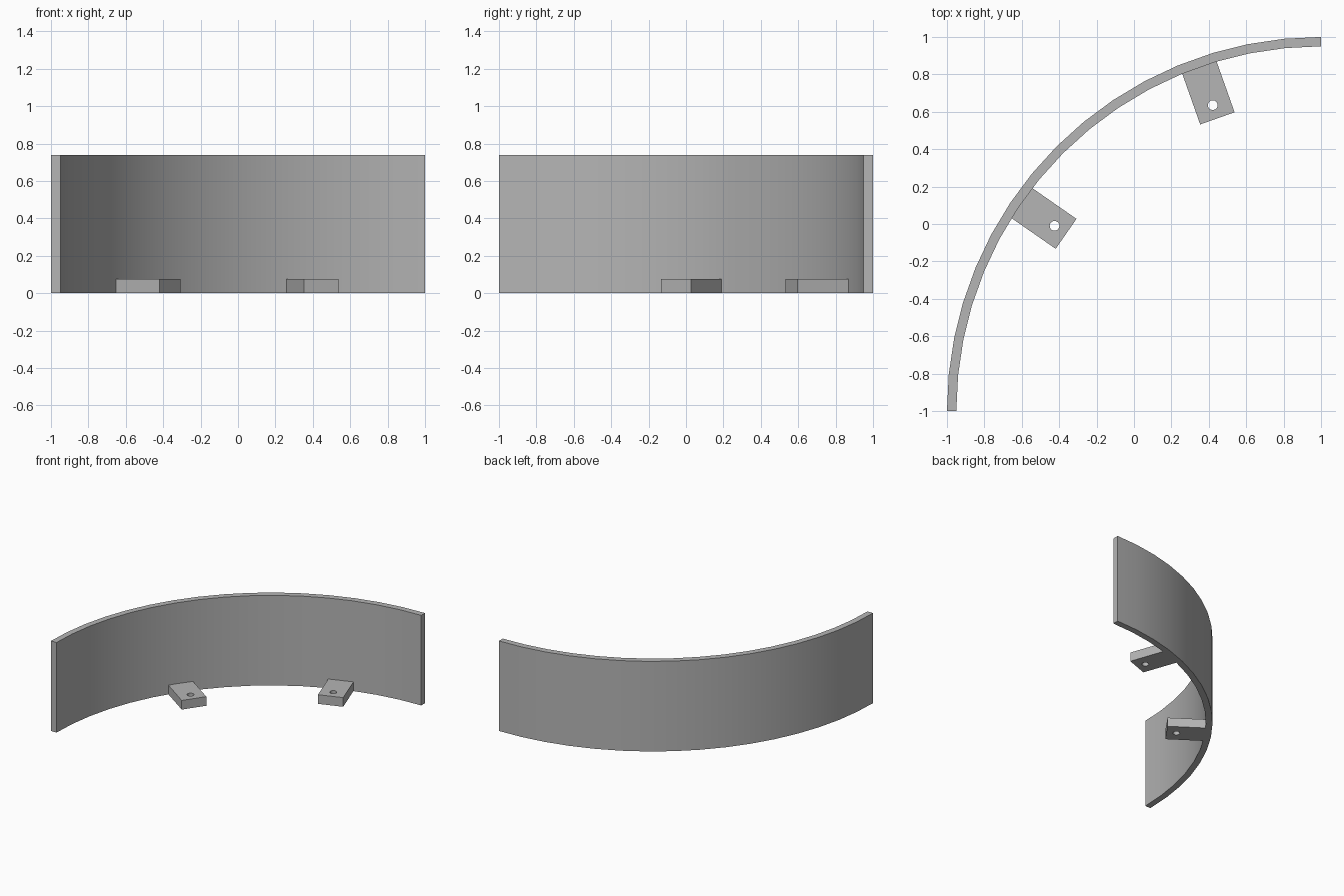
import bpy, bmesh
from math import sin, cos, pi, radians
from mathutils import Matrix, Vector

cube = bpy.data.objects.get("Cube")
if cube:
    bpy.data.objects.remove(cube)

CENTRE = Vector((1, -1, 0))   # centre of the quarter circle
OUTER, INNER, HEIGHT = 2.0, 1.95, 0.74
SEGMENTS = 16
TAB_HEIGHT, TAB_WIDTH = 0.075, 0.195
TAB_START, TAB_END, HOLE_AT = 1.66, 1.96, 1.735
HOLE_RADIUS = 0.026

grey = bpy.data.materials.new("plain_grey")
grey.use_nodes = True
colour = (0.46, 0.46, 0.46, 1)
grey.diffuse_color = colour
grey.node_tree.nodes["Principled BSDF"].inputs["Base Color"].default_value = colour


def prism(name, outline, z0, z1):
    """Extrude a flat outline upwards into a closed solid."""
    bm = bmesh.new()
    base = bm.faces.new([bm.verts.new((x, y, z0)) for x, y in outline])
    top = bmesh.ops.extrude_face_region(bm, geom=[base])["geom"]
    bmesh.ops.translate(bm, vec=(0, 0, z1 - z0),
                        verts=[v for v in top if isinstance(v, bmesh.types.BMVert)])
    bmesh.ops.recalc_face_normals(bm, faces=bm.faces)
    mesh = bpy.data.meshes.new(name)
    bm.to_mesh(mesh)
    bm.free()
    mesh.materials.append(grey)
    obj = bpy.data.objects.new(name, mesh)
    bpy.context.collection.objects.link(obj)
    return obj


def select_only(obj):
    bpy.ops.object.select_all(action="DESELECT")
    obj.select_set(True)
    bpy.context.view_layer.objects.active = obj


def smooth(obj):
    select_only(obj)
    bpy.ops.object.shade_smooth_by_angle(angle=radians(30))


# Curved wall
angles = [pi / 2 * i / SEGMENTS for i in range(SEGMENTS + 1)]
arc = [(-sin(a), cos(a)) for a in angles]
outline = [(x * OUTER, y * OUTER) for x, y in arc]
outline += [(x * INNER, y * INNER) for x, y in reversed(arc)]
wall = prism("curved_wall", outline, 0, HEIGHT)
wall.location = CENTRE
smooth(wall)


# Mounting tabs, each with a round screw hole
def mounting_tab(name, angle):
    half = TAB_WIDTH / 2
    tab = prism(name, [(-half, TAB_START), (half, TAB_START),
                       (half, TAB_END), (-half, TAB_END)], 0, TAB_HEIGHT)
    circle = [(HOLE_RADIUS * cos(2 * pi * i / 24),
               HOLE_AT + HOLE_RADIUS * sin(2 * pi * i / 24)) for i in range(24)]
    cutter = prism("hole_cutter", circle, -TAB_HEIGHT, 2 * TAB_HEIGHT)
    cutter.hide_render = True
    hole = tab.modifiers.new("screw_hole", "BOOLEAN")
    hole.operation, hole.solver, hole.object = "DIFFERENCE", "EXACT", cutter
    select_only(tab)
    bpy.ops.object.modifier_apply(modifier=hole.name)
    bpy.data.objects.remove(cutter)
    tab.matrix_world = Matrix.Translation(CENTRE) @ Matrix.Rotation(angle, 4, "Z")
    smooth(tab)


mounting_tab("left_mounting_tab", radians(19.5))
mounting_tab("right_mounting_tab", radians(55.2))
